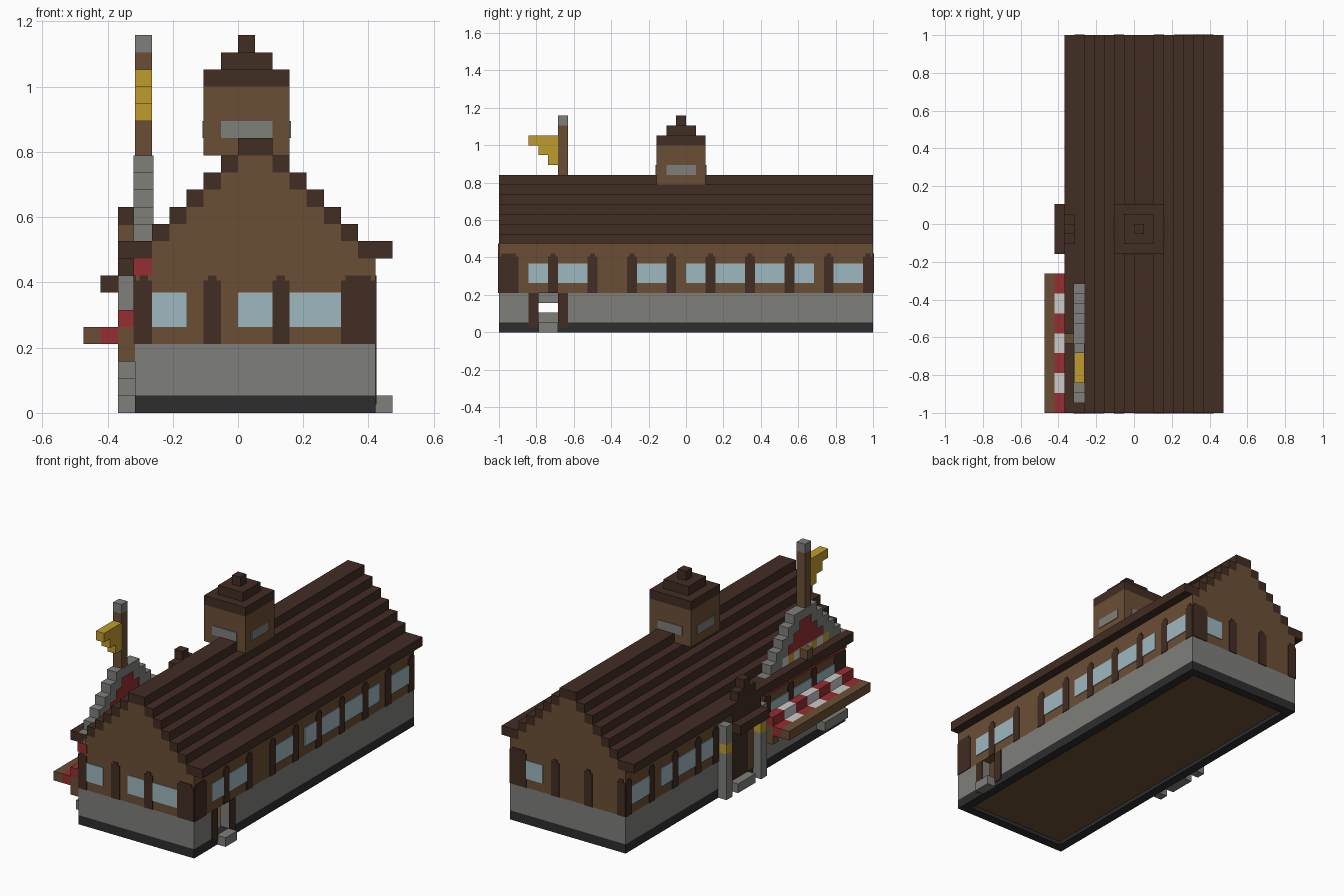
import bpy
import bmesh

if "Cube" in bpy.data.objects:
    bpy.data.objects.remove(bpy.data.objects["Cube"], do_unlink=True)

U = 1 / 19      # one block of the grid
T = 0.08        # plate thickness in blocks
MID = 1         # house centre line in x
END = 19        # half length of the house


def material(name, rgb):
    lin = [((c / 255 + 0.055) / 1.055) ** 2.4 for c in rgb] + [1]
    m = bpy.data.materials.new(name)
    m.use_nodes = True
    m.diffuse_color = lin
    m.node_tree.nodes["Principled BSDF"].inputs["Base Color"].default_value = lin
    return m


BROWN = material("wood brown", (107, 79, 53))
DARK = material("dark timber", (66, 45, 35))
GRAY = material("stone gray", (126, 126, 123))
CHARCOAL = material("charcoal", (44, 45, 44))
GLASS = material("pale blue glass", (158, 184, 192))
GOLD = material("gold", (192, 156, 44))
RED = material("red", (150, 45, 48))
WHITE = material("white", (202, 202, 202))


def part(name, mat, boxes):
    """One object from boxes (x0, x1, y0, y1, z0, z1) in block units."""
    bm = bmesh.new()
    for x0, x1, y0, y1, z0, z1 in boxes:
        v = [bm.verts.new((x * U, y * U, z * U))
             for z in (z0, z1) for x, y in ((x0, y0), (x1, y0), (x1, y1), (x0, y1))]
        bm.faces.new(v[3::-1])
        bm.faces.new(v[4:])
        for i in range(4):
            j = (i + 1) % 4
            bm.faces.new((v[i], v[j], v[j + 4], v[i + 4]))
    me = bpy.data.meshes.new(name)
    bm.to_mesh(me)
    bm.free()
    me.materials.append(mat)
    ob = bpy.data.objects.new(name, me)
    bpy.context.scene.collection.objects.link(ob)
    return ob


# Wall shell in three bands, with a doorway on one side and a hatch opposite
L, R = MID - 7, MID + 7


def ends(z0, z1):
    return [(L, R, -END, 1 - END, z0, z1), (L, R, END - 1, END, z0, z1)]


def side(x, y0, y1, z0, z1):
    return (x, x + 1, y0, y1, z0, z1)


IN = END - 1
for name, mat, z0, z1 in (("base_course", CHARCOAL, 0, 1), ("upper_wall", BROWN, 4, 9)):
    part(name, mat, ends(z0, z1) + [side(x, -IN, IN, z0, z1) for x in (L, R - 1)])
stone = ends(1, 4)
for x in (L, R - 1):
    stone += [side(x, -IN, -15, 1, 4), side(x, -13, IN, 1, 4)]
stone += [side(L, -15, -13, 1, 2), side(L, -15, -13, 3, 4)]
part("stone_wall", GRAY, stone)
part("floor", BROWN, [(L + 1, R - 1, -IN, IN, 0.4, 1)])

# Stepped roof over a solid attic
roof = [(MID - 1, MID + 1, -END, END, 15, 16)]
attic = []
for r in range(9, 15):
    inner = 15 - r
    outer = inner + (2 if r == 9 else 1)
    attic.append((MID - inner, MID + inner, -END, END, r, r + 1))
    roof += [(MID + inner, MID + outer, -END, END, r, r + 1),
             (MID - outer, MID - inner, -END, END, r, r + 1)]
part("roof", DARK, roof)
part("attic", BROWN, attic)


# Window and post plates on each wall
def plate(face, a, b, z0, z1):
    if face == "front":
        return (a, b, -END - T, -END, z0, z1)
    if face == "back":
        return (a, b, END, END + T, z0, z1)
    if face == "east":
        return (R, R + T, a, b, z0, z1)
    return (L - T, L, a, b, z0, z1)


walls = {
    "front": ([(-5, -3), (0, 2), (3, 6)],
              [(-6, -5), (-2, -1), (2, 3), (6, 8)]),
    "back": ([(4, 6)], [(-6, -5), (-2, -1), (2, 3), (6, 8)]),
    "east": ([(-16, -14), (-13, -10), (-5, -2), (0, 2), (3, 6), (7, 10), (11, 13), (15, 18)],
             [(-19, -17), (-14, -13), (-10, -9), (-6, -5), (-2, -1), (2, 3), (6, 7),
              (10, 11), (14, 15), (18, 19)]),
    "west": ([(-17, -14), (-13, -10), (-9, -6), (4, 6), (7, 10), (11, 13), (15, 18)],
             [(-19, -17), (-14, -13), (-10, -9), (-6, -5), (3, 4), (6, 7), (10, 11),
              (14, 15), (18, 19)]),
}
for face, (windows, posts) in walls.items():
    part(face + "_windows", GLASS, [plate(face, a, b, 5, 7) for a, b in windows])
    timber = []
    for a, b in posts:
        timber.append(plate(face, a, b, 4, 7.7))
        timber.append(plate(face, a + 0.25, b - 0.25, 7.7, 8))
    part(face + "_posts", DARK, timber)

# East doorway
part("doorway_posts", DARK, [plate("east", a, a + 1, 0.5, 4) for a in (-16, -13)])
part("doorway_step", GRAY, [(R, R + 1, -15, -13, 0, 1)])

# Roof turret
part("turret", BROWN, [(-2, 3, -3, 2, 15, 19)])
part("turret_roof", DARK, [(-2 + i, 3 - i, -3 + i, 2 - i, 19 + i, 20 + i) for i in range(3)])
part("turret_vents", GRAY,
     [(-1, 2, y, y + T, 16, 17) for y in (-3 - T, 2)] +
     [(x, x + T, -2, 1, 16, 17) for x in (-2 - T, 3)])

# Stepped side gable with red field
GC = -12
steps, field = [], []
for i in range(6):
    h, z = 7 - i, 9 + i
    g = max(h - 2, 0)
    x0, x1 = L - T, L + 1 + T
    steps += [(x0, x1, GC - h, GC - g, z, z + 1), (x0, x1, GC + g, GC + h, z, z + 1)]
    if g:
        field.append((L, L + 1, GC - g, GC + g, z, z + 1))
part("gable_steps", GRAY, steps)
part("gable_field", RED, field + [(L - T, L + 1, -END - T, -5, 8, 9)])
part("gable_gold_blocks", GOLD, [plate("west", y, y + 1, 10, 11) for y in range(-16, -8, 2)])
part("gable_white_blocks", WHITE, [plate("west", y, y + 1, 10, 11) for y in range(-15, -8, 2)])
part("gable_bracket", BROWN, [(L - 1, L, GC, GC + 1, 10, 11)])

# Flagpole and flag
part("flagpole", BROWN, [(L, L + 1, -13, -12, 15, 21)])
part("flagpole_cap", GRAY, [(L, L + 1, -13, -12, 21, 22)])
part("flag", GOLD, [(L, L + 1, -14 - i, -13, 17 + i, 18 + i) for i in range(3)])

# Striped awning
stripes = {RED: [], WHITE: []}
for i in range(7):
    y = -END + 2 * i
    stripes[WHITE if i % 2 else RED] += [(L - 2, L - 1, y, y + 2, 4, 5),
                                         (L - 1, L, y, y + 2, 5, 6)]
part("awning_red", RED, stripes[RED])
part("awning_white", WHITE, stripes[WHITE])
part("awning_frame", BROWN,
     [(L - 3, L - 2, -END, -5, 4, 5), (L - 1, L, -END, -5, 4, 5)] +
     [(L - 1, L, y, y + 1, 3, 4) for y in (-END, -6)])
part("ledge", GRAY, [(L - 1, L, -18, -14, 1, 2)])

# West porch
cols = (-4, 2)
part("porch_columns", GRAY,
     [(L - 1, L, y, y + 1, z0, z1) for y in cols for z0, z1 in ((0, 5), (6, 8))])
part("porch_column_bands", GOLD, [(L - 1, L, y, y + 1, 5, 6) for y in cols])
part("porch_roof", DARK,
     [(L - 2, L, -3, 2, 7, 8), (L - 1, L, -3, 2, 8, 9),
      (L - 1, L, -2, 1, 10, 11), (L - 1, L, -1, 0, 11, 12)])
part("porch_step", GRAY, [(L - 1, L, -2, 1, 0, 1)])
part("porch_door", DARK, [plate("west", -2, 1, 1, 7)])
part("porch_door_frame", BROWN, [plate("west", y, y + 1, 1, 7) for y in (-3, 1)])
